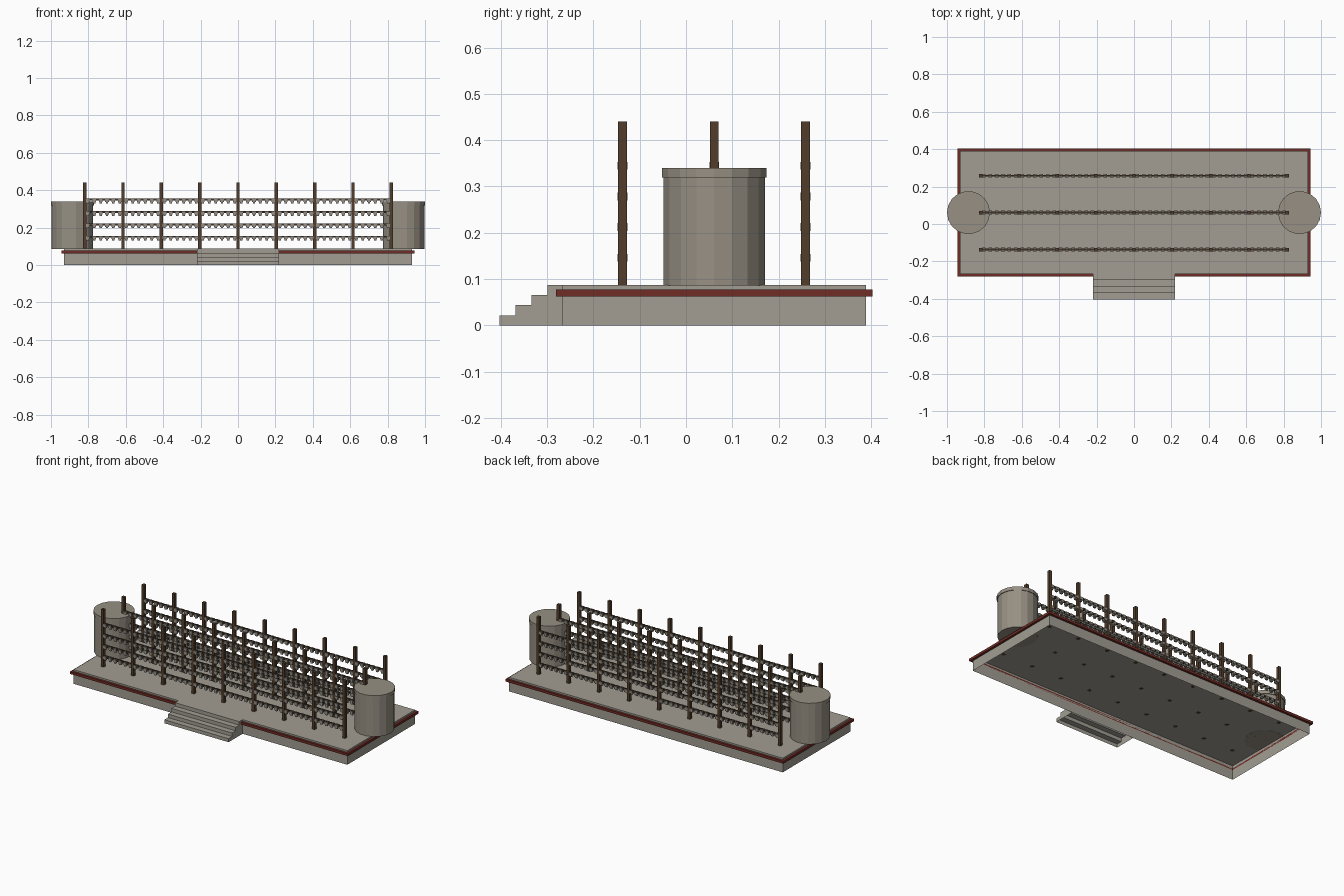
import bpy, bmesh, math
from mathutils import Matrix, Vector

if "Cube" in bpy.data.objects:
    bpy.data.objects.remove(bpy.data.objects["Cube"])


def material(name, rgb):
    m = bpy.data.materials.new(name)
    m.diffuse_color = (*rgb, 1)
    m.use_nodes = True
    m.node_tree.nodes["Principled BSDF"].inputs["Base Color"].default_value = m.diffuse_color
    return m


STONE = material("stone", (0.36, 0.34, 0.29))
DRUM = material("drum_stone", (0.31, 0.28, 0.23))
RED = material("red_trim", (0.16, 0.025, 0.018))
WOOD = material("wood", (0.085, 0.048, 0.025))
DARK = material("dark_wood", (0.05, 0.032, 0.02))
BONE = material("bone", (0.3, 0.28, 0.24))


def finish(name, bm, mat):
    me = bpy.data.meshes.new(name)
    bm.to_mesh(me)
    bm.free()
    me.materials.append(mat)
    ob = bpy.data.objects.new(name, me)
    bpy.context.collection.objects.link(ob)
    return ob


def box(bm, lo, hi):
    lo, hi = Vector(lo), Vector(hi)
    m = Matrix.Translation((lo + hi) / 2) @ Matrix.Diagonal((*(hi - lo), 1))
    bmesh.ops.create_cube(bm, size=1, matrix=m)


def cbox(bm, c, s):
    c, s = Vector(c), Vector(s) / 2
    box(bm, c - s, c + s)


def drum(bm, x, y, r, z0, z1):
    m = Matrix.Translation((x, y, (z0 + z1) / 2)) @ Matrix.Rotation(math.pi / 2, 4, 'Z')
    bmesh.ops.create_cone(bm, cap_ends=True, segments=18, radius1=r, radius2=r,
                          depth=z1 - z0, matrix=m)


def drop_faces(bm, direction):
    bm.normal_update()
    d = Vector(direction)
    faces = [f for f in bm.faces if f.normal.dot(d) > 0.99]
    bmesh.ops.delete(bm, geom=faces, context='FACES')


X, Y0, Y1, TOP = 0.93, -0.267, 0.389, 0.087

# Platform shell, open underneath
bm = bmesh.new()
box(bm, (-X, Y0, 0), (X, Y1, TOP))
drop_faces(bm, (0, 0, -1))
finish("platform", bm, STONE)

# Red band around the platform
bm = bmesh.new()
t = 0.014
loops = []
for o, z in ((0, 0.062), (t, 0.062), (t, 0.077), (0, 0.077)):
    loops.append([bm.verts.new(p) for p in (
        (-X - o, Y0 - o, z), (X + o, Y0 - o, z), (X + o, Y1 + o, z), (-X - o, Y1 + o, z))])
for i in range(4):
    a, b = loops[i], loops[(i + 1) % 4]
    for j in range(4):
        k = (j + 1) % 4
        bm.faces.new((a[j], b[j], b[k], a[k]))
bmesh.ops.recalc_face_normals(bm, faces=bm.faces)
finish("red_band", bm, RED)

# Front steps from a stair profile, open underneath
profile = [(Y0, 0)]
for i in range(4):
    y = -0.403 + 0.0345 * i
    profile += [(y, TOP * i / 4), (y, TOP * (i + 1) / 4)]
profile.append((Y0, TOP))
bm = bmesh.new()
side = bm.faces.new([bm.verts.new((-0.218, y, z)) for y, z in profile])
ext = bmesh.ops.extrude_face_region(bm, geom=[side], use_keep_orig=True)
bmesh.ops.translate(bm, vec=(0.436, 0, 0),
                    verts=[v for v in ext["geom"] if isinstance(v, bmesh.types.BMVert)])
bmesh.ops.recalc_face_normals(bm, faces=bm.faces)
drop_faces(bm, (0, 0, -1))
drop_faces(bm, (0, 1, 0))
finish("front_steps", bm, STONE)

# Round drums with caps at both ends
for label, s in (("left", -1), ("right", 1)):
    bm = bmesh.new()
    drum(bm, s * 0.885, 0.061, 0.111, TOP - 0.001, 0.32)
    finish(label + "_drum", bm, DRUM)
    bm = bmesh.new()
    drum(bm, s * 0.885, 0.061, 0.115, 0.319, 0.34)
    finish(label + "_drum_cap", bm, DRUM)

# Three racks: posts, rails and rows of hanging skulls
RAILS = [0.149 + 0.0663 * i for i in range(4)]
BAYS, PER_BAY = 8, 6
for label, y in (("front", -0.137), ("middle", 0.061), ("back", 0.258)):
    posts, rails, skulls = bmesh.new(), bmesh.new(), bmesh.new()
    for i in range(BAYS + 1):
        box(posts, (-0.829 + 0.205 * i, y - 0.0095, TOP - 0.001),
            (-0.811 + 0.205 * i, y + 0.0095, 0.44))
    for z in RAILS:
        cbox(rails, (0, y, z + 0.002), (1.64, 0.01, 0.01))
        for k in range(BAYS * PER_BAY):
            x = -0.82 + 0.205 / PER_BAY * (k + 0.5)
            cbox(skulls, (x, y, z - 0.003), (0.019, 0.021, 0.017))
            cbox(skulls, (x, y - 0.002, z - 0.0145), (0.013, 0.014, 0.008))
    finish(label + "_posts", posts, WOOD)
    finish(label + "_rails", rails, DARK)
    finish(label + "_skulls", skulls, BONE)
